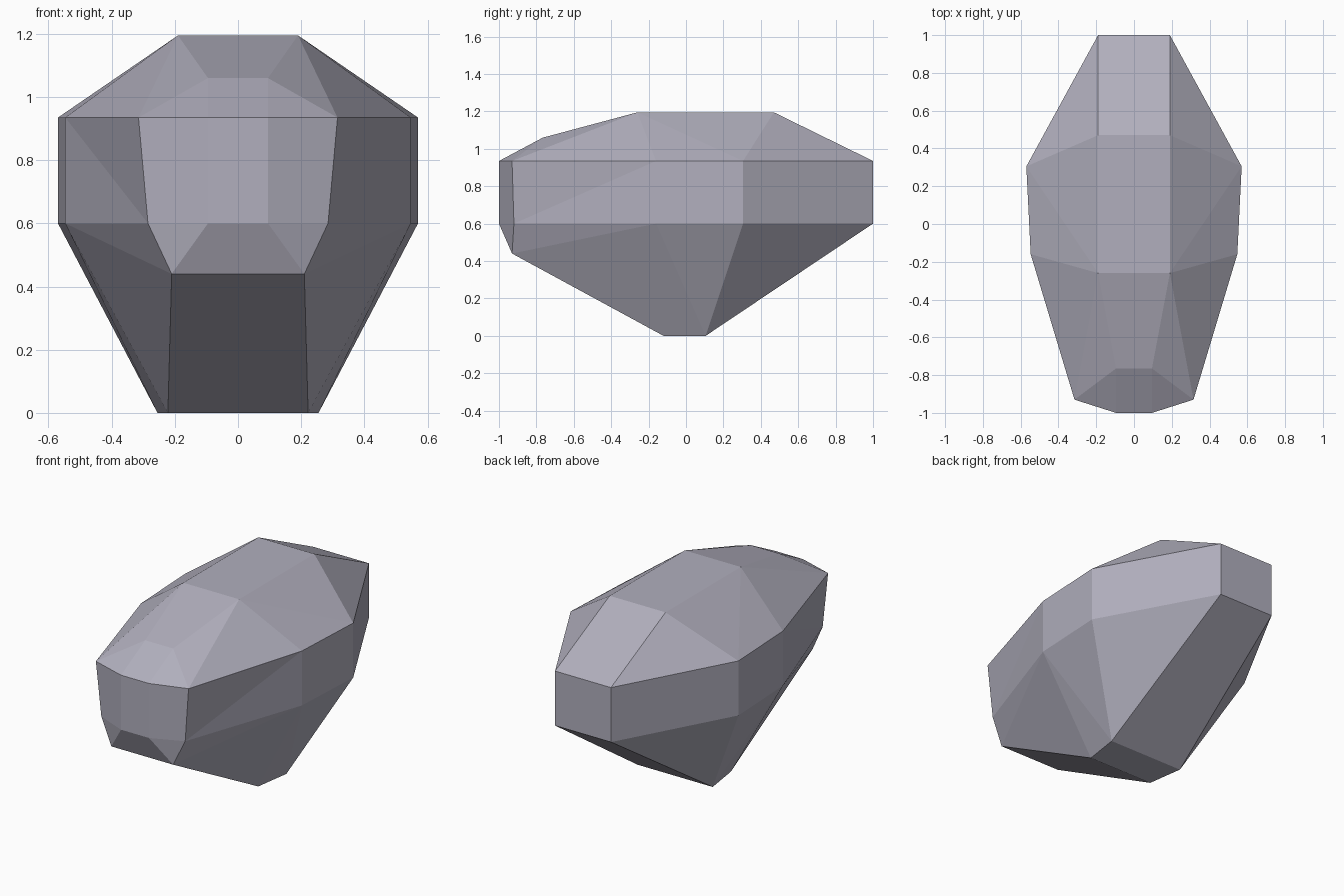
import bpy
import bmesh

cube = bpy.data.objects.get("Cube")
if cube:
    bpy.data.objects.remove(cube, do_unlink=True)

# Single stone colour
stone = bpy.data.materials.new("violet_grey_stone")
stone.use_nodes = True
colour = (0.44, 0.43, 0.51, 1)
stone.diffuse_color = colour
stone.node_tree.nodes["Principled BSDF"].inputs["Base Color"].default_value = colour

# Corners of the left half
corners = {
    "crown_back": (0.19, 0.47, 1.195),
    "crown_front": (0.19, -0.26, 1.195),
    "brow": (0.095, -0.765, 1.06),
    "nose_top": (0.095, -1, 0.935),
    "nose_low": (0.095, -1, 0.60),
    "chin": (0.21, -0.93, 0.44),
    "foot_front": (0.222, -0.12, 0),
    "foot_back": (0.255, 0.105, 0),
    "tail_low": (0.19, 1, 0.60),
    "tail_top": (0.19, 1, 0.935),
    "cheek_top": (0.315, -0.93, 0.935),
    "cheek_low": (0.285, -0.92, 0.60),
    "side_top": (0.547, -0.16, 0.935),
    "side_low": (0.547, -0.16, 0.60),
    "hip_top": (0.57, 0.305, 0.935),
    "hip_low": (0.57, 0.305, 0.60),
}

# Closed outline that borders the central strip of facets
strip = list(corners)[:10]

# Facets of one flank
flank = [
    # upper slopes
    "brow nose_top cheek_top",
    "crown_front brow cheek_top",
    "crown_front cheek_top side_top",
    "crown_front side_top hip_top",
    "crown_front hip_top crown_back",
    "crown_back hip_top tail_top",
    # upright band
    "nose_top nose_low cheek_low cheek_top",
    "cheek_top cheek_low side_top",
    "cheek_low side_low side_top",
    "side_top side_low hip_low hip_top",
    "hip_top hip_low tail_low tail_top",
    # undercut
    "nose_low chin cheek_low",
    "cheek_low chin side_low",
    "chin foot_front side_low",
    "side_low foot_front foot_back",
    "side_low foot_back hip_low",
    "hip_low foot_back tail_low",
]

bm = bmesh.new()
left, right = ({name: bm.verts.new((s * x, y, z)) for name, (x, y, z) in corners.items()}
               for s in (1, -1))

# Mirrored flanks
for side in (left, right):
    for facet in flank:
        bm.faces.new([side[name] for name in facet.split()])

# Central strip bridging both flanks
for a, b in zip(strip, strip[1:] + strip[:1]):
    bm.faces.new((left[a], left[b], right[b], right[a]))

bmesh.ops.recalc_face_normals(bm, faces=bm.faces)
mesh = bpy.data.meshes.new("faceted_rock")
bm.to_mesh(mesh)
bm.free()
mesh.materials.append(stone)
bpy.context.collection.objects.link(bpy.data.objects.new("faceted_rock", mesh))
